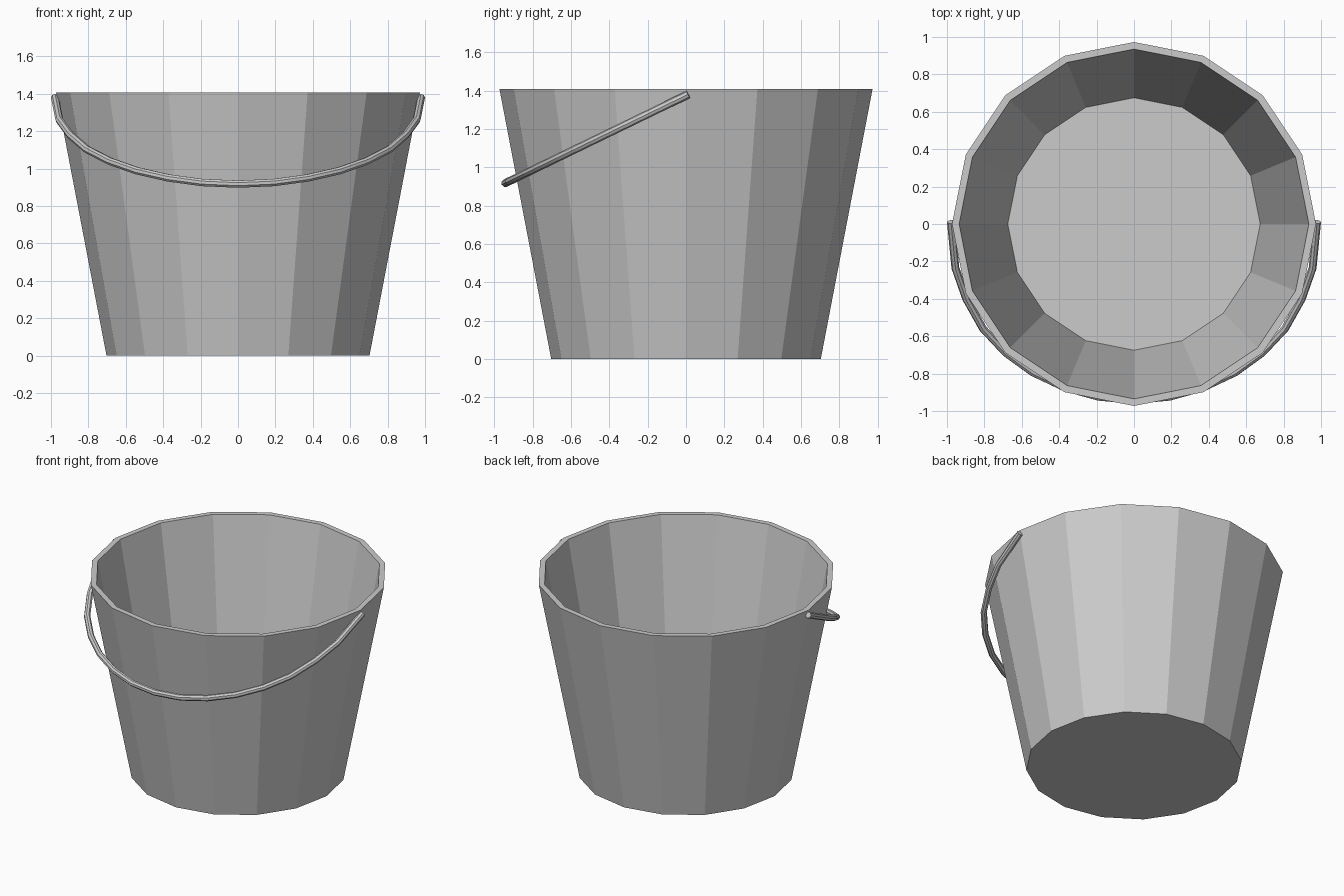
import bpy, bmesh
from math import cos, sin, pi

if "Cube" in bpy.data.objects:
    bpy.data.objects.remove(bpy.data.objects["Cube"])

SIDES = 16

# Bucket: faceted tapered shell, profile (radius, z) from outer base over the rim to inner floor
profile = [(0.703, 0.0), (0.973, 1.408), (0.935, 1.408), (0.675, 0.036)]
bm = bmesh.new()
rings = [[bm.verts.new((r * cos(2 * pi * i / SIDES), r * sin(2 * pi * i / SIDES), z))
          for i in range(SIDES)] for r, z in profile]
for low, high in zip(rings, rings[1:]):
    for i in range(SIDES):
        j = (i + 1) % SIDES
        bm.faces.new((low[i], low[j], high[j], high[i]))
bm.faces.new(rings[0][::-1])
bm.faces.new(rings[-1])
bmesh.ops.recalc_face_normals(bm, faces=bm.faces)
mesh = bpy.data.meshes.new("bucket")
bm.to_mesh(mesh)
bm.free()
bpy.context.collection.objects.link(bpy.data.objects.new("bucket", mesh))

# Handle: round wire hanging forward in a tilted plane, half path mirrored in x
half = [(0.979, 0.012), (0.955, -0.235), (0.897, -0.40), (0.807, -0.56), (0.685, -0.69),
        (0.54, -0.795), (0.37, -0.875), (0.19, -0.925)]
path = half + [(0, -0.942)] + [(-x, y) for x, y in reversed(half)]
curve = bpy.data.curves.new("handle", "CURVE")
curve.dimensions = "3D"
curve.bevel_depth = 0.021
curve.bevel_resolution = 2
curve.use_fill_caps = True
spline = curve.splines.new("POLY")
spline.points.add(len(path) - 1)
for point, (x, y) in zip(spline.points, path):
    point.co = (x, y, 1.38 + 0.485 * (y - 0.012), 1)
handle = bpy.data.objects.new("handle", curve)
bpy.context.collection.objects.link(handle)
bpy.context.view_layer.objects.active = handle
handle.select_set(True)
bpy.ops.object.convert(target="MESH")
bpy.ops.object.shade_smooth_by_angle()
